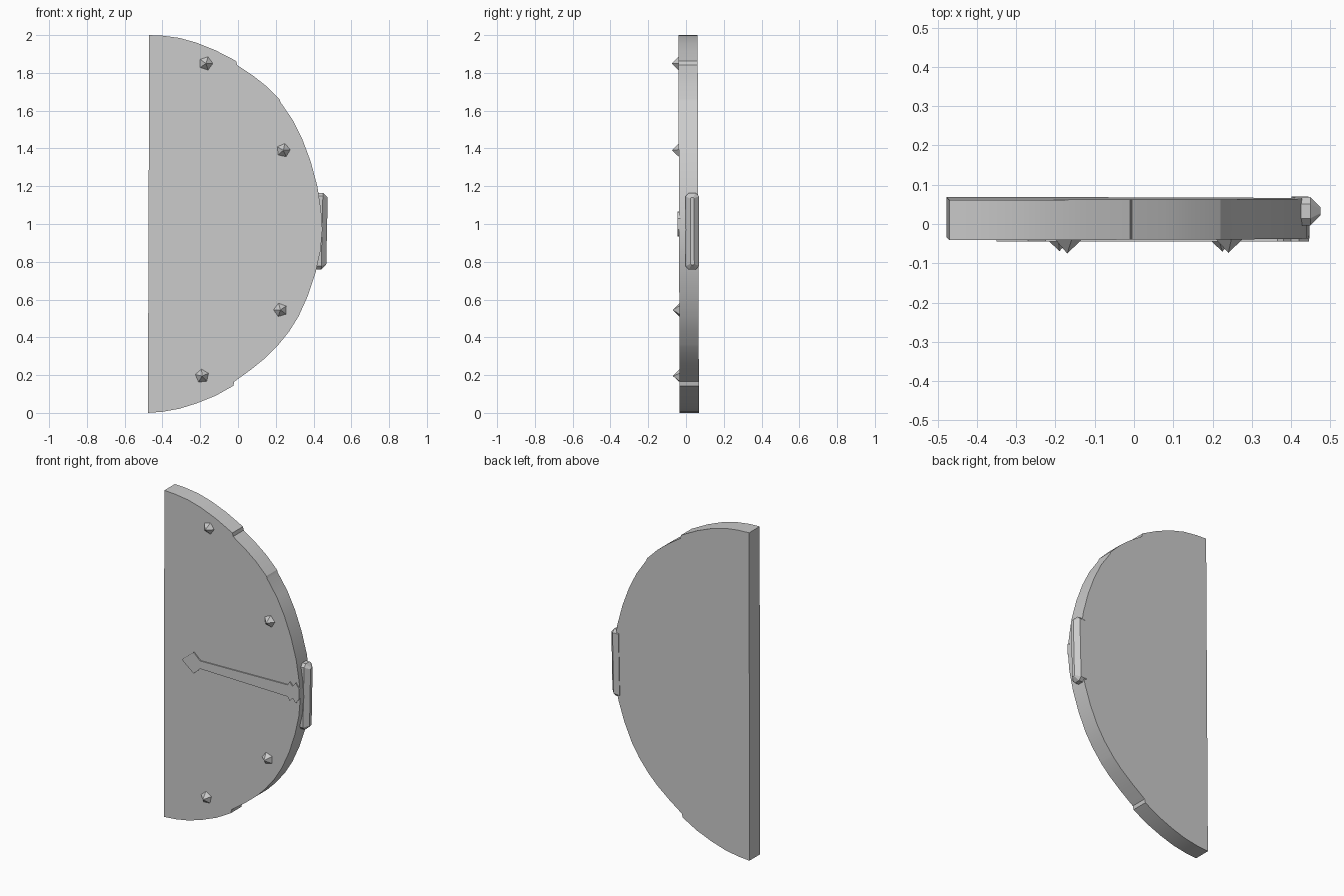
import bpy, bmesh, math

old = bpy.data.objects.get("Cube")
if old:
    bpy.data.objects.remove(old, do_unlink=True)

# Single plain material
grey = bpy.data.materials.new("plain grey")
grey.use_nodes = True
colour = (0.6, 0.6, 0.6, 1)
grey.diffuse_color = colour
grey.node_tree.nodes["Principled BSDF"].inputs["Base Color"].default_value = colour


def finish(name, bm, smooth=25):
    """Lean the part very slightly, then store it as an object."""
    for v in bm.verts:
        v.co.y += 0.0035 * (1 - v.co.z)
    bmesh.ops.recalc_face_normals(bm, faces=bm.faces)
    mesh = bpy.data.meshes.new(name)
    bm.to_mesh(mesh)
    bm.free()
    mesh.materials.append(grey)
    obj = bpy.data.objects.new(name, mesh)
    bpy.context.collection.objects.link(obj)
    bpy.ops.object.select_all(action="DESELECT")
    obj.select_set(True)
    bpy.context.view_layer.objects.active = obj
    bpy.ops.object.shade_smooth_by_angle(angle=math.radians(smooth))
    return obj


def slab(name, outline, front, back):
    """Extrude an (x, z) outline from front to back."""
    bm = bmesh.new()
    face = bm.faces.new([bm.verts.new((x, front, z)) for x, z in outline])
    new = bmesh.ops.extrude_face_region(bm, geom=[face])["geom"]
    moved = [g for g in new if isinstance(g, bmesh.types.BMVert)]
    bmesh.ops.translate(bm, verts=moved, vec=(0, back - front, 0))
    return finish(name, bm)


# Half-round board with small steps where its planks meet
rim = [(-0.47, 2), (-0.4, 1.997), (-0.31, 1.985), (-0.22, 1.96), (-0.12, 1.92),
       (-0.01, 1.863), (-0.005, 1.842), (0.08, 1.785), (0.15, 1.73), (0.22, 1.66),
       (0.225, 1.645), (0.29, 1.55), (0.34, 1.45), (0.385, 1.33), (0.42, 1.2),
       (0.44, 1.07), (0.447, 0.97), (0.437, 0.86), (0.41, 0.74), (0.37, 0.62),
       (0.32, 0.51), (0.27, 0.43), (0.215, 0.362), (0.205, 0.35), (0.15, 0.295),
       (0.07, 0.23), (-0.02, 0.165), (-0.025, 0.143), (-0.12, 0.09),
       (-0.22, 0.05), (-0.31, 0.022), (-0.4, 0.006), (-0.477, 0)]
slab("half_round_board", rim, -0.037, 0.065)

# Thin strap across the front with a diamond tip and a notched root
upper = [(-0.35, 0), (-0.27, 0.065), (-0.225, 0.024), (0.365, 0.036),
         (0.38, 0.058), (0.4, 0.036), (0.42, 0.062), (0.445, 0.03)]
strap = [(x, 1 + h) for x, h in upper] + [(x, 1 - h) for x, h in reversed(upper[1:])]
slab("front_strap", strap, -0.044, -0.03)

# Five-sided pointed studs
studs = [(-0.17, 1.85, 0), (0.24, 1.39, 0.1), (0.225, 0.545, 0.6), (-0.19, 0.195, 0.4)]
for i, (x, z, turn) in enumerate(studs):
    bm = bmesh.new()
    ring = [bm.verts.new((x + 0.038 * math.cos(turn + math.tau * k / 5), -0.036,
                          z + 0.038 * math.sin(turn + math.tau * k / 5))) for k in range(5)]
    tip = bm.verts.new((x, -0.072, z))
    bm.faces.new(ring)
    for k in range(5):
        bm.faces.new((ring[k], ring[(k + 1) % 5], tip))
    finish(f"stud_{i + 1}", bm)

# Bevelled bar on the curved edge, built from shrinking octagonal rings
bm = bmesh.new()
rings = []
for x, w, h in [(0.405, 0.036, 0.203), (0.445, 0.036, 0.203), (0.471, 0.01, 0.178)]:
    c = w * 0.5
    corner = [(w, h - c), (w - c, h), (c - w, h), (-w, h - c),
              (-w, c - h), (c - w, -h), (w - c, -h), (w, c - h)]
    rings.append([bm.verts.new((x + 0.022 * b, 0.033 + a, 0.962 + b)) for a, b in corner])
bm.faces.new(rings[0])
bm.faces.new(rings[-1])
for low, high in zip(rings, rings[1:]):
    for k in range(8):
        n = (k + 1) % 8
        bm.faces.new((low[k], low[n], high[n], high[k]))
finish("edge_bar", bm)
